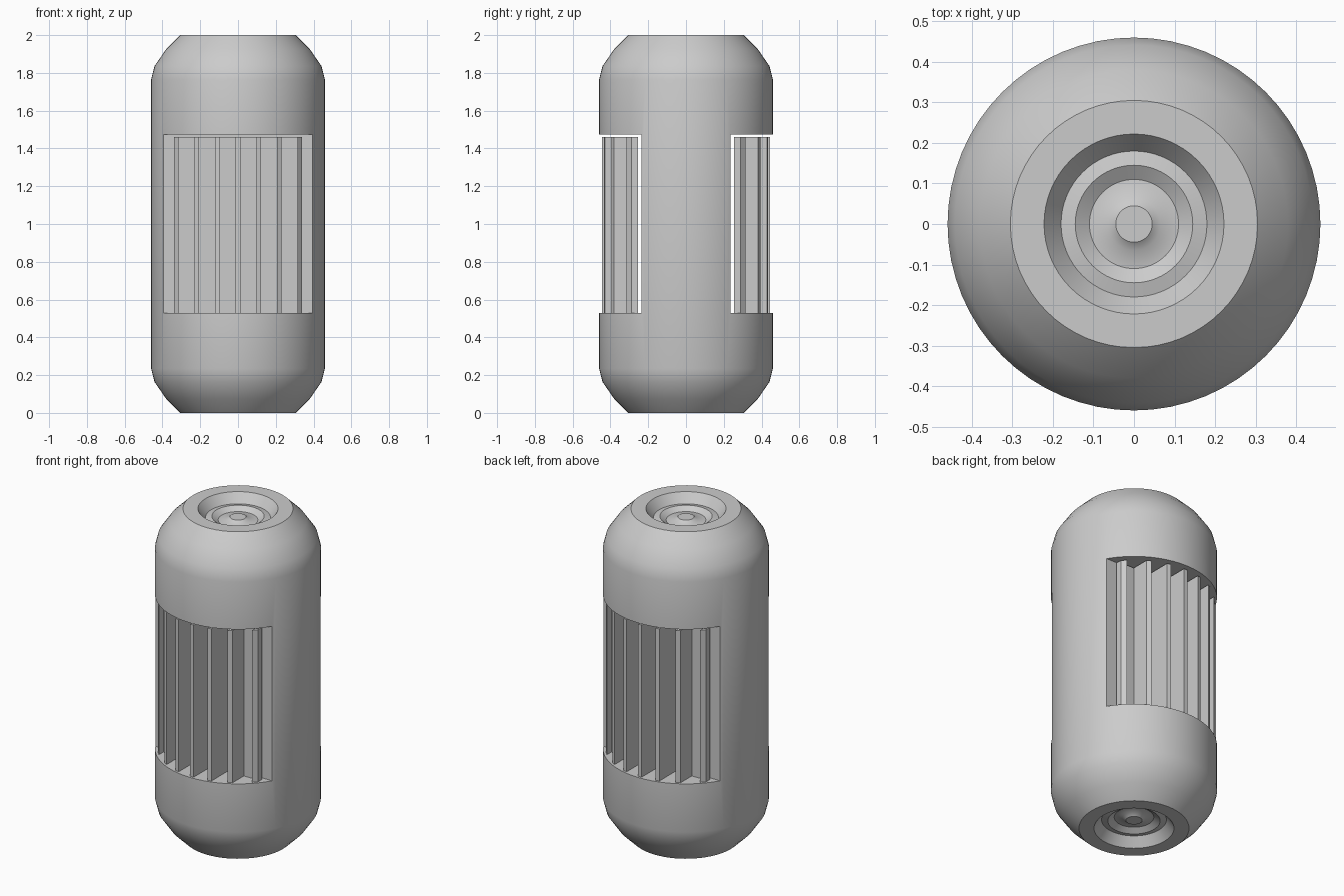
import bpy, bmesh, math
from mathutils import Matrix

if "Cube" in bpy.data.objects:
    bpy.data.objects.remove(bpy.data.objects["Cube"], do_unlink=True)

grey = bpy.data.materials.new("plain grey")
grey.use_nodes = True
grey.diffuse_color = (0.6, 0.6, 0.6, 1)
grey.node_tree.nodes["Principled BSDF"].inputs["Base Color"].default_value = (0.6, 0.6, 0.6, 1)


def finish(name, bm):
    bmesh.ops.recalc_face_normals(bm, faces=bm.faces)
    mesh = bpy.data.meshes.new(name)
    bm.to_mesh(mesh)
    bm.free()
    mesh.materials.append(grey)
    obj = bpy.data.objects.new(name, mesh)
    bpy.context.collection.objects.link(obj)
    return obj


def select_only(obj):
    bpy.ops.object.select_all(action="DESELECT")
    obj.select_set(True)
    bpy.context.view_layer.objects.active = obj


# Capsule body: half profile from the dished end to the middle, mirrored and spun
HALF = [(0, 1.95), (0.045, 1.95), (0.065, 1.935), (0.11, 1.93), (0.145, 1.953),
        (0.18, 1.945), (0.222, 2), (0.305, 2), (0.38, 1.926), (0.442, 1.836), (0.46, 1.765)]
profile = HALF + [(r, 2 - z) for r, z in reversed(HALF)]
bm = bmesh.new()
verts = [bm.verts.new((r, 0, z)) for r, z in profile]
edges = [bm.edges.new(pair) for pair in zip(verts, verts[1:])]
bmesh.ops.spin(bm, geom=verts + edges, cent=(0, 0, 0), axis=(0, 0, 1),
               angle=math.tau, steps=64, use_duplicate=False)
bmesh.ops.remove_doubles(bm, verts=bm.verts, dist=0.0001)
body = finish("capsule_body", bm)

# Window recesses cut flat into the front and the back
WALL, FLOOR, CEILING = 0.235, 0.53, 1.475
for side, label in ((-1, "front"), (1, "back")):
    bm = bmesh.new()
    bmesh.ops.create_cube(bm, size=1, matrix=Matrix.Translation(
        (0, side * (WALL + 0.25), (FLOOR + CEILING) / 2))
        @ Matrix.Diagonal((1.2, 0.5, CEILING - FLOOR, 1)))
    cutter = finish(label + "_recess_cutter", bm)
    cutter.hide_render = True
    cut = body.modifiers.new("recess", "BOOLEAN")
    cut.operation, cut.solver, cut.object = "DIFFERENCE", "EXACT", cutter
    select_only(body)
    bpy.ops.object.modifier_apply(modifier=cut.name)
    bpy.data.objects.remove(cutter, do_unlink=True)

select_only(body)
bpy.ops.object.shade_smooth_by_angle(angle=math.radians(31))

# Finned panels: comb-shaped plan with fin tips on a circle, extruded upward
PLATE_BACK, PLATE_FRONT, TIP_RADIUS = 0.253, 0.272, 0.446
PITCH, HALF_FIN = 0.109, 0.012
plan = []
for i in range(-3, 4):
    left, right = i * PITCH - HALF_FIN, i * PITCH + HALF_FIN
    tips = [(x, math.sqrt(TIP_RADIUS ** 2 - x * x)) for x in (left, right)]
    plan += [(left, PLATE_FRONT), *tips, (right, PLATE_FRONT)]
plan += [(plan[-1][0], PLATE_BACK), (plan[0][0], PLATE_BACK)]

for side, label in ((-1, "front"), (1, "back")):
    bm = bmesh.new()
    base = bm.faces.new([bm.verts.new((side * x, side * y, FLOOR)) for x, y in plan])
    top = bmesh.ops.extrude_face_region(bm, geom=[base])["geom"]
    bmesh.ops.translate(bm, vec=(0, 0, 1.46 - FLOOR),
                        verts=[v for v in top if isinstance(v, bmesh.types.BMVert)])
    finish(label + "_finned_panel", bm)
